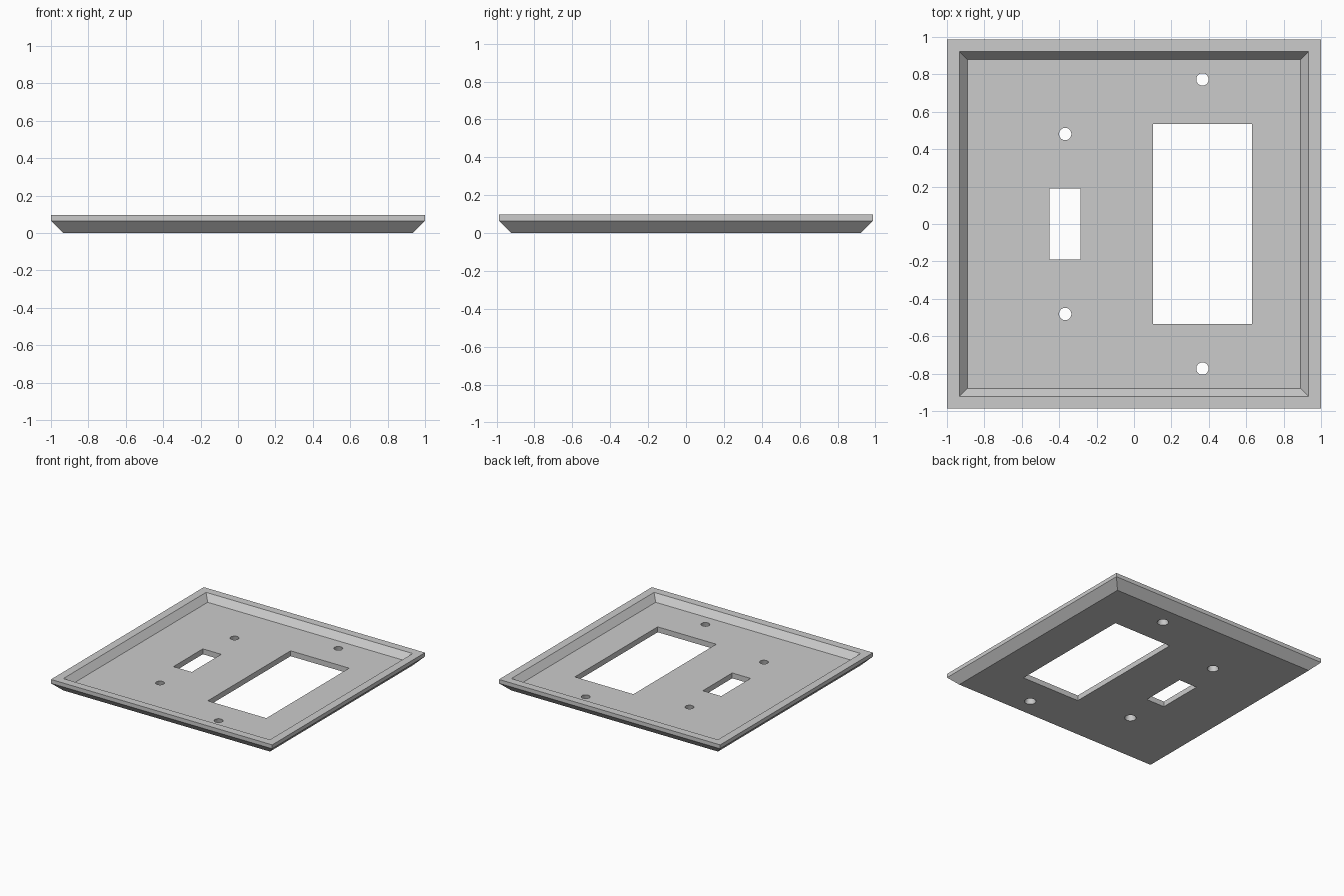
import bpy, bmesh, math

if "Cube" in bpy.data.objects:
    bpy.data.objects.remove(bpy.data.objects["Cube"])

grey = bpy.data.materials.new("light_grey")
grey.diffuse_color = (0.6, 0.6, 0.6, 1)
grey.use_nodes = True
grey.node_tree.nodes["Principled BSDF"].inputs["Base Color"].default_value = grey.diffuse_color


def make_object(name, bm):
    bmesh.ops.recalc_face_normals(bm, faces=bm.faces)
    mesh = bpy.data.meshes.new(name)
    bm.to_mesh(mesh)
    bm.free()
    obj = bpy.data.objects.new(name, mesh)
    bpy.context.collection.objects.link(obj)
    mesh.materials.append(grey)
    return obj


def stack(name, loops):
    """Bridge a list of point loops and cap both ends."""
    bm = bmesh.new()
    rings = [[bm.verts.new(p) for p in loop] for loop in loops]
    n = len(rings[0])
    for a, b in zip(rings, rings[1:]):
        for i in range(n):
            j = (i + 1) % n
            bm.faces.new((a[i], a[j], b[j], b[i]))
    bm.faces.new(rings[0])
    bm.faces.new(rings[-1])
    return make_object(name, bm)


def rect(hx, hy, z, cx=0):
    return [(cx + sx * hx, sy * hy, z)
            for sx, sy in ((-1, -1), (1, -1), (1, 1), (-1, 1))]


def circle(x, y, r, z, n=32):
    return [(x + r * math.cos(math.tau * i / n),
             y + r * math.sin(math.tau * i / n), z) for i in range(n)]


# Tray-shaped plate: bevelled face below, rim above, sloped recess inside
FLOOR = 0.044
plate = stack("wall_plate", [
    rect(0.935, 0.922, 0), rect(1, 0.987, 0.065), rect(1, 0.987, 0.097),
    rect(0.934, 0.922, 0.097), rect(0.89, 0.879, FLOOR)])

# Rectangular openings: small toggle slot and large rocker window
cutters = [
    stack("toggle_cutter", [rect(0.083, 0.19, z, -0.368) for z in (-0.1, 0.2)]),
    stack("rocker_cutter", [rect(0.265, 0.535, z, 0.366) for z in (-0.1, 0.2)])]

# Countersunk screw holes, wider on the face side
for x, y in ((-0.368, 0.481), (0.366, 0.773)):
    for s in (-1, 1):
        cutters.append(stack("screw_cutter", [
            circle(x, s * y, 0.0455, -0.01),
            circle(x, s * y, 0.033, FLOOR),
            circle(x, s * y, 0.033, 0.2)]))

for cutter in cutters:
    mod = plate.modifiers.new(cutter.name, "BOOLEAN")
    mod.operation = "DIFFERENCE"
    mod.solver = "EXACT"
    mod.object = cutter
    cutter.hide_render = True
    cutter.hide_viewport = True

# Smooth the round holes while keeping the plate edges crisp
bpy.context.view_layer.objects.active = plate
plate.select_set(True)
bpy.ops.object.shade_smooth_by_angle(angle=math.radians(30))
